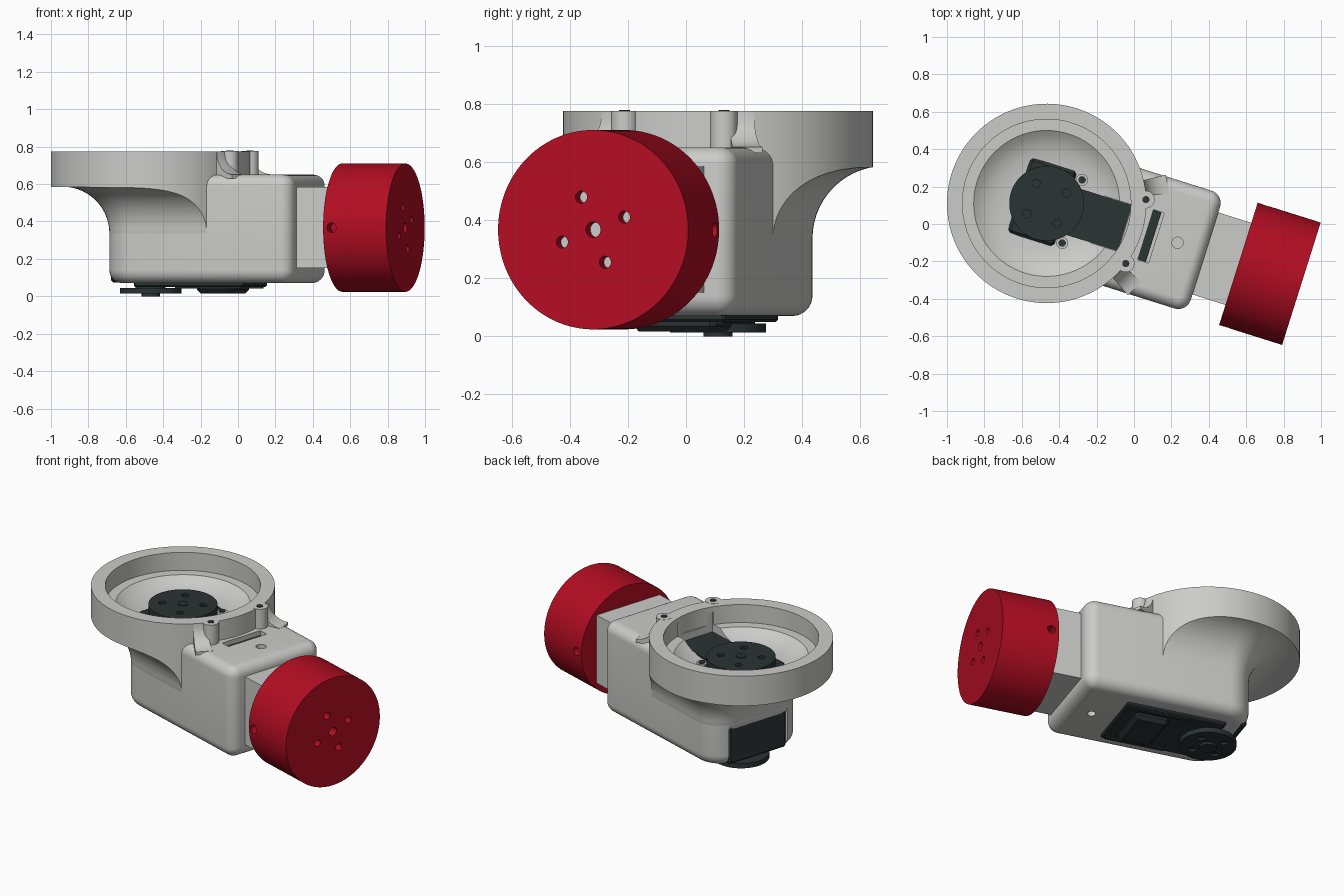
import bpy, bmesh, math
from mathutils import Matrix, Vector

if "Cube" in bpy.data.objects:
    bpy.data.objects.remove(bpy.data.objects["Cube"], do_unlink=True)

# Parts are built with the ring axis at the origin and the arm along +x, then turned
PLACE = Matrix.Translation((-0.467, 0.11, 0)) @ Matrix.Rotation(math.radians(-17.5), 4, 'Z')


def material(name, rgb):
    m = bpy.data.materials.new(name)
    m.use_nodes = True
    m.diffuse_color = (*rgb, 1)
    m.node_tree.nodes["Principled BSDF"].inputs["Base Color"].default_value = (*rgb, 1)
    return m


GREY = material("light_grey", (0.6, 0.6, 0.59))
RED = material("red", (0.45, 0.004, 0.016))
DARK = material("charcoal", (0.024, 0.033, 0.033))


def make(name, bm, mat):
    bmesh.ops.recalc_face_normals(bm, faces=bm.faces)
    me = bpy.data.meshes.new(name)
    bm.to_mesh(me)
    bm.free()
    me.materials.append(mat)
    ob = bpy.data.objects.new(name, me)
    bpy.context.collection.objects.link(ob)
    ob.matrix_world = PLACE
    return ob


def activate(ob):
    bpy.ops.object.select_all(action='DESELECT')
    ob.select_set(True)
    bpy.context.view_layer.objects.active = ob


def smooth(ob, angle=35):
    activate(ob)
    bpy.ops.object.shade_smooth_by_angle(angle=math.radians(angle))
    return ob


def boolean(ob, cutters, op='DIFFERENCE'):
    activate(ob)
    for c in cutters:
        c.hide_render = True
        mod = ob.modifiers.new("cut", 'BOOLEAN')
        mod.operation, mod.object, mod.solver = op, c, 'EXACT'
        bpy.ops.object.modifier_apply(modifier=mod.name)
        bpy.data.objects.remove(c, do_unlink=True)


def box(name, x, y, z, mat=GREY, bevel=0.0):
    bm = bmesh.new()
    bmesh.ops.create_cube(bm, size=1)
    for v in bm.verts:
        v.co = Vector([a + (b - a) * (c + 0.5) for (a, b), c in zip((x, y, z), v.co)])
    if bevel:
        bmesh.ops.bevel(bm, geom=bm.edges[:], offset=bevel, segments=1, affect='EDGES')
    return make(name, bm, mat)


def rod(name, start, end, r, mat=GREY, n=32, r2=None):
    a, b = Vector(start), Vector(end)
    bm = bmesh.new()
    turn = (b - a).to_track_quat('Z', 'Y').to_matrix().to_4x4()
    bmesh.ops.create_cone(bm, cap_ends=True, segments=n, radius1=r, radius2=r2 or r,
                          depth=(b - a).length,
                          matrix=Matrix.Translation((a + b) / 2) @ turn)
    return smooth(make(name, bm, mat))


def outline(d):
    """Rounded plan of the housing, moved inward by d; larger radius at the rear."""
    x0, x1, w = -0.17 + d, 0.89 - d, 0.33 - d
    pts = []
    for cx, sy, start, rad in ((x1, 1, 0, 0.07), (x0, 1, 90, 0.16),
                               (x0, -1, 180, 0.16), (x1, -1, 270, 0.07)):
        r = max(rad - d, 0.004)
        px = cx - r if cx == x1 else cx + r
        for i in range(11):
            t = math.radians(start + 9 * i)
            pts.append((px + r * math.cos(t), sy * (w - r) + r * math.sin(t)))
    return pts


def loft(name, levels):
    bm = bmesh.new()
    rings = [[bm.verts.new((x, y, z)) for x, y in outline(d)] for d, z in levels]
    for a, b in zip(rings, rings[1:]):
        for i in range(len(a)):
            j = (i + 1) % len(a)
            bm.faces.new((a[i], a[j], b[j], b[i]))
    bm.faces.new(rings[0])
    bm.faces.new(rings[-1])
    return make(name, bm, GREY)


def lathe(name, profile, a0=0, a1=360, n=128):
    bm = bmesh.new()
    full = a1 - a0 == 360
    rows = []
    for i in range(n if full else n + 1):
        t = math.radians(a0 + (a1 - a0) * i / n)
        rows.append([bm.verts.new((r * math.cos(t), r * math.sin(t), z)) for r, z in profile])
    m = len(profile)
    for i in range(n):
        a, b = rows[i], rows[(i + 1) % len(rows)]
        for k in range(m):
            bm.faces.new((a[k], a[(k + 1) % m], b[(k + 1) % m], b[k]))
    if not full:
        bm.faces.new(rows[0])
        bm.faces.new(rows[-1])
    bmesh.ops.remove_doubles(bm, verts=bm.verts, dist=1e-5)
    return make(name, bm, GREY)


def quarter(n=8):
    return [math.pi / 2 * i / n for i in range(n + 1)]


# Housing with rounded top and bottom edges
levels = [(0.07 * (1 - math.sin(t)), 0.07 + 0.07 * (1 - math.cos(t))) for t in quarter()]
levels += [(0.06 * (1 - math.cos(t)), 0.59 + 0.06 * math.sin(t)) for t in quarter()]
housing = loft("housing", levels)
boolean(housing, [
    rod("bowl_cutter", (0, 0, 0.584), (0, 0, 0.9), 0.5, n=128),
    box("rear_cutter", (-0.4, -0.12), (-0.215, 0.215), (0, 0.33)),
    box("slot_cutter", (0.555, 0.615), (-0.14, 0.14), (0.57, 0.8)),
    rod("top_hole_cutter", (0.731, 0.01, 0.6), (0.731, 0.01, 0.8), 0.03),
    rod("bottom_hole_cutter", (0.731, 0, 0), (0.731, 0, 0.12), 0.025)])
smooth(housing)

# Concave flare from the housing walls out to the ring
R = 0.25
flare = loft("ring_flare", [(0.01, 0.3)] + [(-R * (1 - math.cos(t)), 0.336 + R * math.sin(t))
                                            for t in quarter(14)])
# the last step reaches past the rim so the underside stays flat
rim = loft("rim_underside", [(-0.2, 0.58), (-0.4, 0.585), (-0.4, 0.59)])
bpy.data.objects.remove(rim, do_unlink=True)
boolean(flare, [rod("flare_limit", (0, 0, 0.2), (0, 0, 0.7), 0.533, n=128)], 'INTERSECT')
smooth(flare)

# Ring with ledge and shallow dish
ring = lathe("ring_bowl", [(0, 0.585), (0.533, 0.585), (0.533, 0.775), (0.45, 0.775),
                           (0.45, 0.66), (0.39, 0.66), (0.36, 0.638), (0.32, 0.618),
                           (0.27, 0.604), (0.2, 0.596), (0, 0.592)])
boolean(ring, [box("strip_cutter", (0.05, 0.44), (-0.13, 0.13), (0.607, 0.74))])
smooth(ring)

# Fillets between ring and housing top, and screw bosses
fillet = [(0.5, 0.775), (0.5, 0.63), (0.655, 0.63)]
fillet += [(0.655 - 0.122 * math.sin(t), 0.775 - 0.124 * math.cos(t)) for t in quarter()]
for s, side in ((1, "left"), (-1, "right")):
    a, b = sorted((s * 22, s * 31))
    smooth(lathe(side + "_ring_fillet", fillet, a, b, 10))
    rod(side + "_boss", (0.5, s * 0.179, 0.6), (0.5, s * 0.179, 0.776), 0.047)
    rod(side + "_boss_hole", (0.5, s * 0.179, 0.77), (0.5, s * 0.179, 0.779), 0.019, DARK, 20)
    rod(side + "_dish_boss", (0.143, s * 0.177, 0.59), (0.143, s * 0.177, 0.612), 0.032)
    rod(side + "_dish_screw", (0.143, s * 0.177, 0.6), (0.143, s * 0.177, 0.616), 0.02, DARK, 20)

# Motor: core, top head and strip, slot filler, underside plates
box("motor_rear", (-0.16, 0.105), (-0.21, 0.21), (0.075, 0.4), DARK, 0.012)
box("motor_head", (-0.155, 0.105), (-0.21, 0.21), (0.5, 0.614), DARK, 0.015)
box("motor_strip", (0.05, 0.439), (-0.129, 0.129), (0.5, 0.612), DARK)
box("slot_filler", (0.55, 0.6), (-0.139, 0.139), (0.5, 0.62), DARK)
box("motor_base_plate", (-0.03, 0.588), (-0.21, 0.21), (0.05, 0.12), DARK, 0.008)
box("motor_underside_block", (0.3, 0.51), (-0.15, 0.15), (0.016, 0.07), DARK, 0.02)
for s, side in ((1, "left"), (-1, "right")):
    box(side + "_base_rib", (0.2, 0.57), (s * 0.185 - 0.012, s * 0.185 + 0.012),
        (0.042, 0.07), DARK)


def horn(name, z0, z1, r, face, pitch):
    ob = rod(name, (0, 0, z0), (0, 0, z1), r, DARK, 64)
    cuts = []
    for k in range(4):
        t = math.radians(45 + 90 * k)
        x, y = pitch * math.cos(t), pitch * math.sin(t)
        cuts.append(rod("horn_cutter", (x, y, face - 0.015), (x, y, face + 0.015), 0.022, DARK, 20))
    boolean(ob, cuts)
    smooth(ob)


horn("top_horn", 0.6, 0.655, 0.2, 0.655, 0.12)
rod("top_horn_hub", (0, 0, 0.64), (0, 0, 0.66), 0.03, DARK)
horn("bottom_horn", 0.014, 0.045, 0.165, 0.014, 0.1)
rod("bottom_horn_neck", (0, 0, 0.03), (0, 0, 0.1), 0.08, DARK)
rod("bottom_horn_hub", (0, 0, 0), (0, 0, 0.03), 0.05, DARK)

# Neck and red end drum with bolt holes
ZC = 0.367
box("neck", (0.85, 1.1), (-0.23, 0.23), (0.15, 0.585))
drum = rod("end_drum", (1.075, 0, ZC), (1.428, 0, ZC), 0.343, RED, 128)
cuts = [rod("bolt_cutter", (1.36, 0, ZC), (1.5, 0, ZC), 0.027, RED)]
for k in range(4):
    t = math.radians(21 + 90 * k)
    y, z = 0.12 * math.cos(t), ZC + 0.12 * math.sin(t)
    cuts.append(rod("bolt_cutter", (1.36, y, z), (1.5, y, z), 0.021, RED, 24))
for s in (1, -1):
    cuts.append(rod("set_screw_cutter", (1.122, s * 0.27, ZC), (1.122, s * 0.4, ZC), 0.026, RED, 24))
boolean(drum, cuts)
smooth(drum)
rod("drum_hub", (1.3, 0, ZC), (1.375, 0, ZC), 0.18, GREY, 48)
